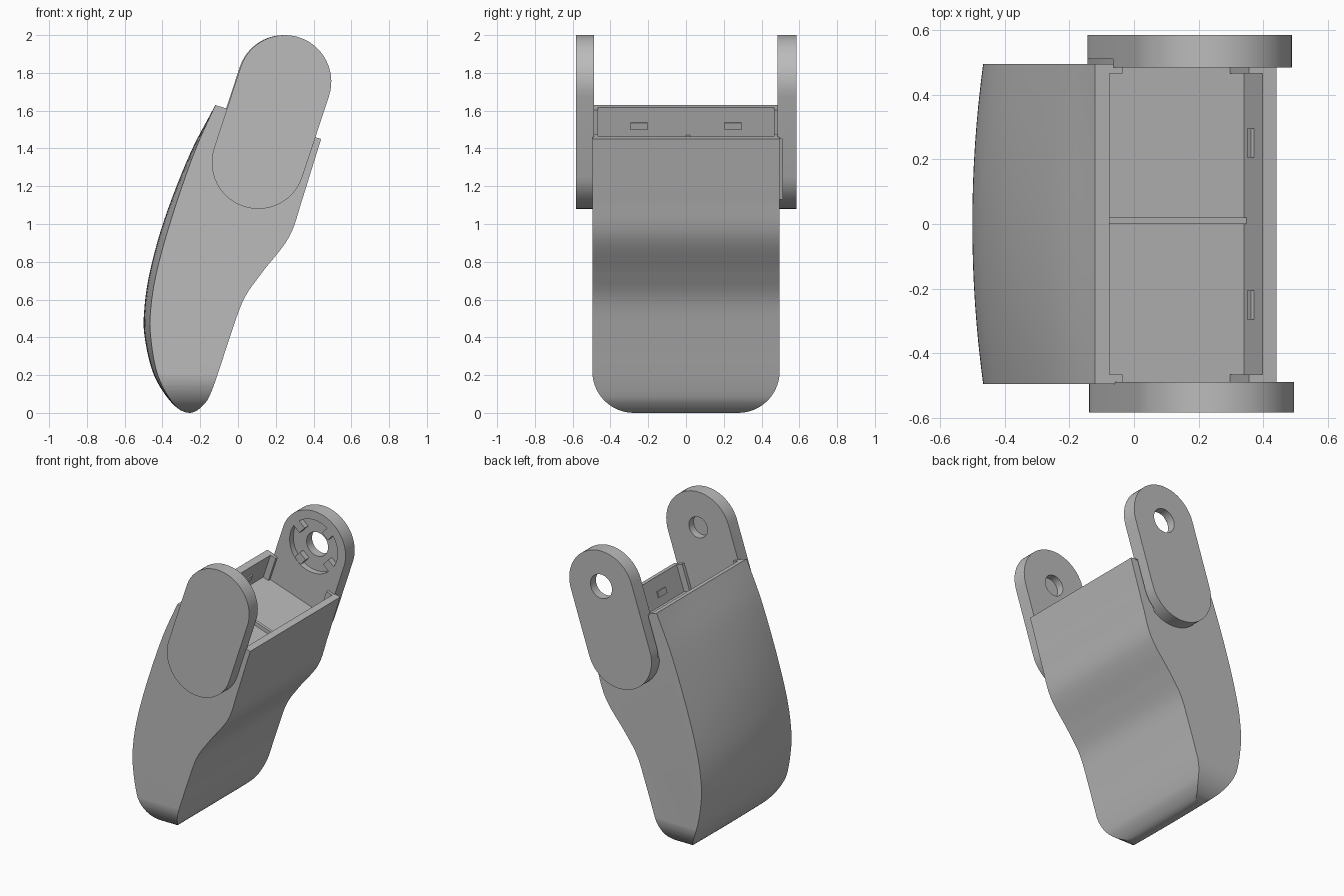
import bpy, bmesh, math
from mathutils import Vector, Matrix

cube = bpy.data.objects.get("Cube")
if cube:
    bpy.data.objects.remove(cube)

grey = bpy.data.materials.new("plain_grey")
grey.use_nodes = True
colour = (0.5, 0.5, 0.5, 1)
grey.diffuse_color = colour
grey.node_tree.nodes["Principled BSDF"].inputs["Base Color"].default_value = colour

TILT = math.atan2(1, 3)
RIM = Vector((0.16, 0, 1.54))
# Leaning frame: origin mid rim, local x across the rim, local z along the arms
LEAN = Matrix.Translation(RIM) @ Matrix.Rotation(TILT, 4, 'Y')


def finish(name, bm):
    bmesh.ops.recalc_face_normals(bm, faces=bm.faces)
    mesh = bpy.data.meshes.new(name)
    bm.to_mesh(mesh)
    bm.free()
    mesh.materials.append(grey)
    obj = bpy.data.objects.new(name, mesh)
    bpy.context.collection.objects.link(obj)
    return obj


def loft(name, rings):
    """Join matching closed rings into a capped solid."""
    bm = bmesh.new()
    rows = [[bm.verts.new(p) for p in ring] for ring in rings]
    n = len(rows[0])
    for a, b in zip(rows, rows[1:]):
        for i in range(n):
            j = (i + 1) % n
            bm.faces.new((a[i], a[j], b[j], b[i]))
    bm.faces.new(rows[0][::-1])
    bm.faces.new(rows[-1])
    return finish(name, bm)


def prism_y(name, outline, y0, y1):
    return loft(name, [[(x, y, z) for x, z in outline] for y in (y0, y1)])


def lean_box(name, u, y, w):
    """Box given by ranges in the leaning frame."""
    outline = [(u[0], w[0]), (u[1], w[0]), (u[1], w[1]), (u[0], w[1])]
    obj = prism_y(name, outline, *y)
    obj.data.transform(LEAN)
    return obj


def arc(cx, cz, r, start, end, steps):
    return [(cx + r * math.cos(start + (end - start) * i / steps),
             cz + r * math.sin(start + (end - start) * i / steps)) for i in range(steps + 1)]


def disc(name, c, r, y0, y1):
    return prism_y(name, arc(c[0], c[1], r, 0, math.tau, 40)[:-1], y0, y1)


def boolean(obj, cutter, operation='DIFFERENCE'):
    cutter.hide_render = True
    mod = obj.modifiers.new("cut", 'BOOLEAN')
    mod.operation = operation
    mod.solver = 'EXACT'
    mod.object = cutter
    bpy.context.view_layer.objects.active = obj
    bpy.ops.object.modifier_apply(modifier=mod.name)
    bpy.data.objects.remove(cutter)


def smooth_chain(points, steps):
    """Catmull-Rom curve through the points."""
    pts = [Vector(p) for p in points]
    pts = [2 * pts[0] - pts[1]] + pts + [2 * pts[-1] - pts[-2]]
    out = []
    for a, b, c, d in zip(pts, pts[1:], pts[2:], pts[3:]):
        for k in range(steps):
            t = k / steps
            out.append(0.5 * (2 * b + (c - a) * t + (2 * a - 5 * b + 4 * c - d) * t * t
                              + (3 * b - a - 3 * c + d) * t ** 3))
    return out + [pts[-2]]


# Body: side profile (x, z, bulge) with a crowned outer face
chain = smooth_chain([
    (.44, 1.45, 0), (.39, 1.29, 0), (.34, 1.13, 0), (.27, .93, 0), (.125, .74, 0),
    (.03, .6, 0), (-.04, .41, 0), (-.13, .14, 0), (-.18, .045, 0), (-.257, 0, 0),
    (-.34, .05, .008), (-.425, .2, .02), (-.462, .4, .032), (-.462, .55, .034),
    (-.43, .75, .036), (-.352, 1.03, .036), (-.235, 1.37, .02), (-.12, 1.63, 0)], 6)
HALF = 0.495
sections = [HALF * (i / 8 - 1) for i in range(17)]
body = loft("body", [[(p.x - p.z * (1 - (y / HALF) ** 2), y, p.y) for p in chain]
                     for y in sections])

# Rounded lower corners
R = 0.22
corner = (arc(-HALF - .001 + R, R, R, math.pi, 1.5 * math.pi, 14)
          + arc(HALF + .001 - R, R, R, 1.5 * math.pi, math.tau, 14)
          + [(HALF + .001, 2), (-HALF - .001, 2)])
boolean(body, loft("corner_cutter", [[(x, y, z) for y, z in corner] for x in (-1, 1)]),
        'INTERSECT')

# Open socket at the top, with wide side notches between corner posts
boolean(body, lean_box("socket_cutter", (-.247, .25), (-.465, .465), (-.18, .2)))
boolean(body, lean_box("notch_cutter", (-.205, .205), (-.6, .6), (-.18, .2)))
lean_box("socket_rib", (-.25, .255), (0, .02), (-.19, -.155))
for y in (-.25, .25):
    for side, u in (("outer", (-.255, -.238)), ("inner", (.241, .258))):
        lean_box(f"{side}_catch", u, (y - .045, y + .045), (-.125, -.085))

# Arms: leaning capsules on each side
AR = 0.246


def arm(name, shift, y0, y1):
    low, top = (.107 + shift, 1.326), (.248 + shift, 1.754)
    outline = (arc(*top, AR, -TILT, math.pi - TILT, 28)
               + arc(*low, AR, math.pi - TILT, math.tau - TILT, 28))
    return prism_y(name, outline, y0, y1), top


right_arm, pivot = arm("right_arm", 0, -.583, -.488)
boolean(right_arm, disc("pivot_cutter", pivot, .072, -.54, -.4))

left_arm, pivot = arm("left_arm", -.005, .484, .585)
boolean(left_arm, disc("recess_cutter", pivot, .185, .4, .525))
boolean(left_arm, disc("hole_cutter", pivot, .083, .4, .7))
for u in ((.215, .4), (-.4, -.215)):
    boolean(left_arm, lean_box("gap_cutter", u, (.4, .51), (-.8, -.01)))

# Lugs around the recess
for k in range(4):
    a = math.radians(47 + 90 * k)
    lug = prism_y("recess_lug", [(.125, -.03), (.19, -.03), (.19, .03), (.125, .03)], .486, .53)
    lug.data.transform(Matrix.Translation((pivot[0], 0, pivot[1])) @ Matrix.Rotation(-a, 4, 'Y'))

# Smooth curved faces, keep edges sharp
for obj in bpy.context.view_layer.objects:
    if obj.type == 'MESH' and grey.name in obj.data.materials:
        bpy.ops.object.select_all(action='DESELECT')
        obj.select_set(True)
        bpy.context.view_layer.objects.active = obj
        bpy.ops.object.shade_smooth_by_angle(angle=math.radians(30))
